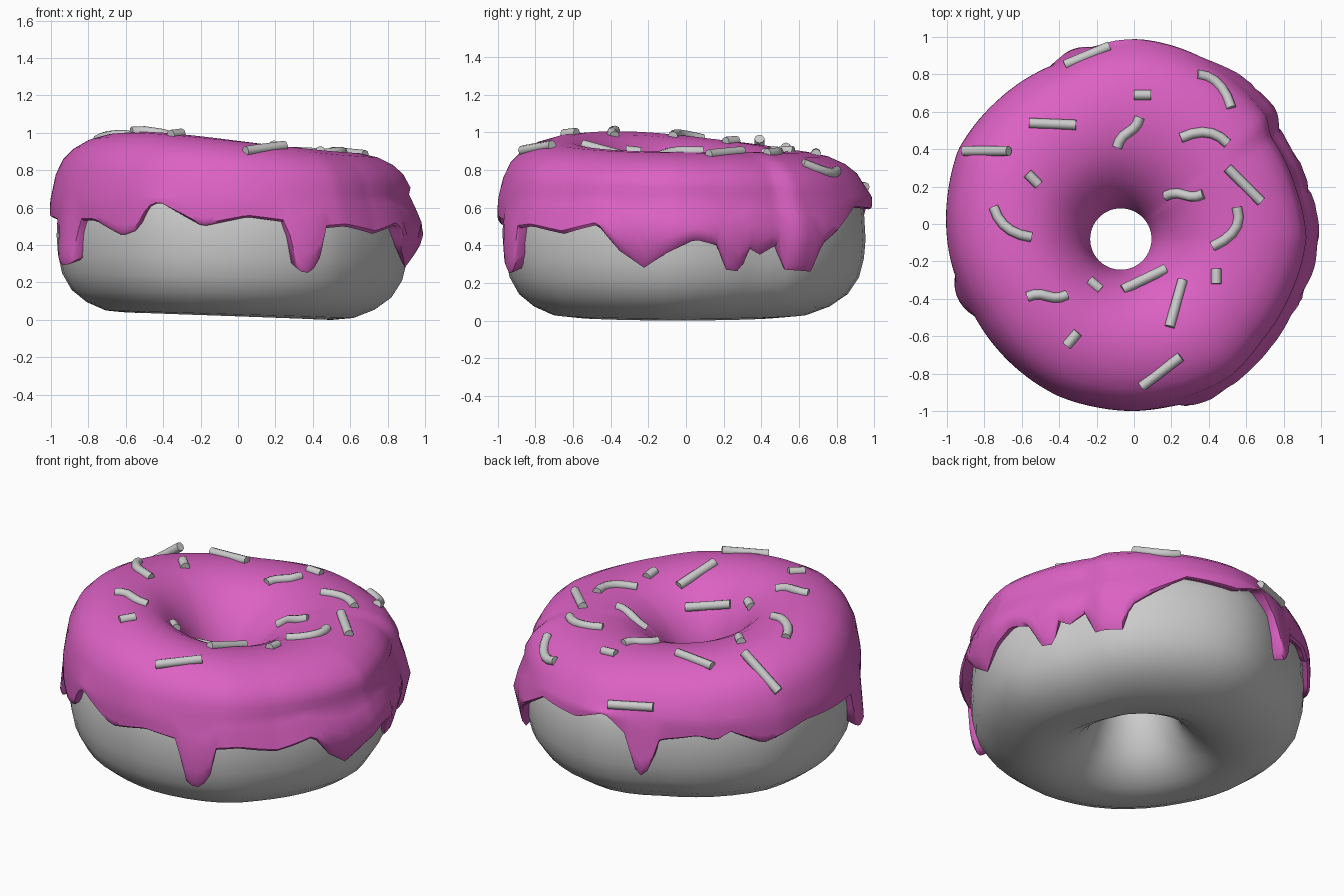
import bpy, bmesh
from math import sin, cos, radians, degrees, pi
from mathutils import Vector
from mathutils.bvhtree import BVHTree

if "Cube" in bpy.data.objects:
    bpy.data.objects.remove(bpy.data.objects["Cube"])

HOLE = Vector((-0.07, -0.08))

# outer outline: angle, radius
OUT = [(-4, 1.0), (12, .96), (33, .935), (39, .98), (66, .98), (87, .99), (96, .985), (114, .95),
       (138, .985), (157, 1.02), (169, 1.01), (190, 1.0), (211, .985), (230, .995), (246, 1.005),
       (259, 1.0), (281, 1.0), (303, 1.015), (318, .985), (336, .985), (356, 1.0)]
# lower icing edge: angle, height
EDGE = [(-6, .36), (3, .43), (10, .40), (14, .27), (19, .26), (22, .38), (26, .35), (32, .40),
        (36, .27), (46, .26), (49, .40), (68, .60), (86, .59), (97, .66), (105, .53), (107, .36),
        (110, .31), (113.5, .36), (115, .52), (129, .56), (135, .53), (140, .58), (151, .49), (167, .56),
        (190, .54), (195, .53), (197, .33), (201, .29), (207, .30), (209, .33), (210.5, .53), (219, .53),
        (231, .45), (237, .48), (241, .60), (245, .63), (259, .50), (273, .55), (285.5, .52),
        (286.5, .34), (288.5, .26), (293, .25), (296, .33), (297.5, .49), (305, .50), (318, .46),
        (331, .51), (338, .37), (346, .28), (354, .36)]
# narrow drips that hang proud of the dough
DRIPS = (110.5, 203, 291.5)


def lookup(table, deg):
    """Linear interpolation round the circle."""
    pts = table + [(table[0][0] + 360, table[0][1])]
    if deg > pts[-1][0]:
        deg -= 360
    for (a, va), (b, vb) in zip(pts, pts[1:]):
        if a <= deg <= b:
            return va + (vb - va) * (deg - a) / (b - a)
    return table[0][1]


def place(t, rho, z, grow=0.0):
    """rho runs from the hole wall (0) to the outer outline (1)."""
    d = Vector((cos(t), sin(t)))
    inner = HOLE + d * .168
    outer = d * (lookup(OUT, degrees(t)) + grow)
    p = inner.lerp(outer, rho)
    return Vector((p.x, p.y, z))


def smooth(ob, deg):
    bpy.ops.object.select_all(action='DESELECT')
    ob.select_set(True)
    bpy.context.view_layer.objects.active = ob
    bpy.ops.object.shade_smooth_by_angle(angle=radians(deg))


def ring_mesh(name, section, n):
    """Closed ring lofted from a section function of the angle."""
    bm = bmesh.new()
    rings = [[bm.verts.new(p) for p in section(2 * pi * i / n)] for i in range(n)]
    m = len(rings[0])
    for i in range(n):
        a, b = rings[i], rings[(i + 1) % n]
        for j in range(m):
            k = (j + 1) % m
            bm.faces.new((a[j], a[k], b[k], b[j]))
    bmesh.ops.recalc_face_normals(bm, faces=bm.faces)
    tree = BVHTree.FromBMesh(bm)
    me = bpy.data.meshes.new(name)
    bm.to_mesh(me)
    bm.free()
    ob = bpy.data.objects.new(name, me)
    bpy.context.collection.objects.link(ob)
    smooth(ob, 50)
    return ob, tree


# dough
def dough_section(t):
    prof = [(.10, .60), (.05, .52), (.03, .44), (.06, .32), (.13, .19), (.22, .11), (.35, .045),
            (.5, .02), (.64, .03), (.78, .075), (.89, .14), (.96, .23), (.99, .33), (1, .43),
            (.99, .58), (.94, .68), (.83, .76), (.5, .80), (.25, .72)]
    grow = -.035 - .045 * max(0, cos(t))
    return [place(t, r, z - .02 * cos(t), grow) for r, z in prof]


ring_mesh("dough", dough_section, 48)


# icing
def icing_section(t):
    c = cos(t - radians(35))
    crest = .92 - .055 * c + .03 * c * c
    right = max(0, cos(t))
    low = .42 + .035 * sin(5 * t)
    pts = [place(t, .08, low + .04), place(t, -.005, low), place(t, -.005, .56)]
    for r, h in [(.04, .72), (.09, .80), (.16, .87), (.25, .935), (.36, .98), (.5, 1), (.62, .995),
                 (.74, .97), (.84, .925), (.91, .87), (.96, .79)]:
        r2 = r * (1 - .05 * right * max(0, r - .5) * 2)
        pts.append(place(t, r2, h * crest))
    edge = lookup(EDGE, degrees(t))
    near = min(abs(degrees(t) - d) for d in DRIPS)
    bulge = .035 * max(0, 1 - (near / 7) ** 2)
    for f in (0, .25, .5, .75, .92, 1):
        z = .67 + (edge - .67) * f
        # the right side leans out down to half height, then in again
        lean = .075 * min(1, max(0, (z - .48) / .19)) + .3 * max(0, .48 - z)
        grow = bulge * f - lean * right - (.015 if f == 1 else 0)
        pts.append(place(t, .99 + .01 * min(1, f * 3), z, grow))
    pts.append(place(t, .9, edge + .03))
    return pts


icing, tree = ring_mesh("icing", icing_section, 180)
mat = bpy.data.materials.new("pink_icing")
mat.diffuse_color = (.72, .12, .55, 1)
mat.use_nodes = True
mat.node_tree.nodes["Principled BSDF"].inputs["Base Color"].default_value = mat.diffuse_color
icing.data.materials.append(mat)

# sprinkles: plain rods, curved rods (with a middle point) and wavy rods
STRAIGHT = [(-.37, .85, -.13, .95), (0, .69, .09, .69), (-.56, .54, -.31, .53),
            (-.91, .39, -.67, .39), (-.57, .27, -.51, .21), (.50, .30, .68, .12),
            (-.06, -.35, .17, -.24), (.26, -.30, .19, -.55), (.44, -.24, .44, -.32),
            (-.24, -.30, -.18, -.35), (-.36, -.65, -.30, -.58), (.04, -.87, .25, -.71)]
BENT = [(.34, .80, .45, .75, .52, .62), (.25, .46, .39, .49, .50, .43),
        (-.75, .09, -.68, -.02, -.55, -.07), (.55, .09, .54, -.03, .42, -.12)]
WAVY = [(-.09, .41, .03, .57), (.17, .15, .37, .16), (-.57, -.39, -.36, -.38)]


def on_icing(x, y):
    hit = tree.ray_cast(Vector((x, y, 2)), Vector((0, 0, -1)))[0]
    return Vector((x, y, (hit.z if hit else .8) + .004))


paths = []
for ax, ay, bx, by in STRAIGHT:
    a, b, mid = on_icing(ax, ay), on_icing(bx, by), on_icing((ax + bx) / 2, (ay + by) / 2)
    lift = Vector((0, 0, max(0, mid.z - (a.z + b.z) / 2) * .8))
    paths.append([a + lift, b + lift])
for ax, ay, mx, my, bx, by in BENT:
    pts = []
    for i in range(6):
        s = i / 5
        w = (2 * (s - .5) * (s - 1), 4 * s * (1 - s), 2 * s * (s - .5))
        pts.append(on_icing(w[0] * ax + w[1] * mx + w[2] * bx, w[0] * ay + w[1] * my + w[2] * by))
    paths.append(pts)
for ax, ay, bx, by in WAVY:
    d = Vector((bx - ax, by - ay))
    side = Vector((-d.y, d.x)).normalized()
    pts = []
    for i in range(7):
        p = Vector((ax, ay)) + d * (i / 6) + side * .012 * sin(2 * pi * i / 6)
        pts.append(on_icing(p.x, p.y))
    paths.append(pts)

curve = bpy.data.curves.new("sprinkles", 'CURVE')
curve.dimensions = '3D'
curve.bevel_depth = .027
curve.bevel_resolution = 2
curve.use_fill_caps = True
for pts in paths:
    sp = curve.splines.new('POLY')
    sp.points.add(len(pts) - 1)
    for q, p in zip(sp.points, pts):
        q.co = (*p, 1)
sprinkles = bpy.data.objects.new("sprinkles", curve)
bpy.context.collection.objects.link(sprinkles)
bpy.ops.object.select_all(action='DESELECT')
sprinkles.select_set(True)
bpy.context.view_layer.objects.active = sprinkles
bpy.ops.object.convert(target='MESH')
smooth(bpy.context.view_layer.objects.active, 50)
